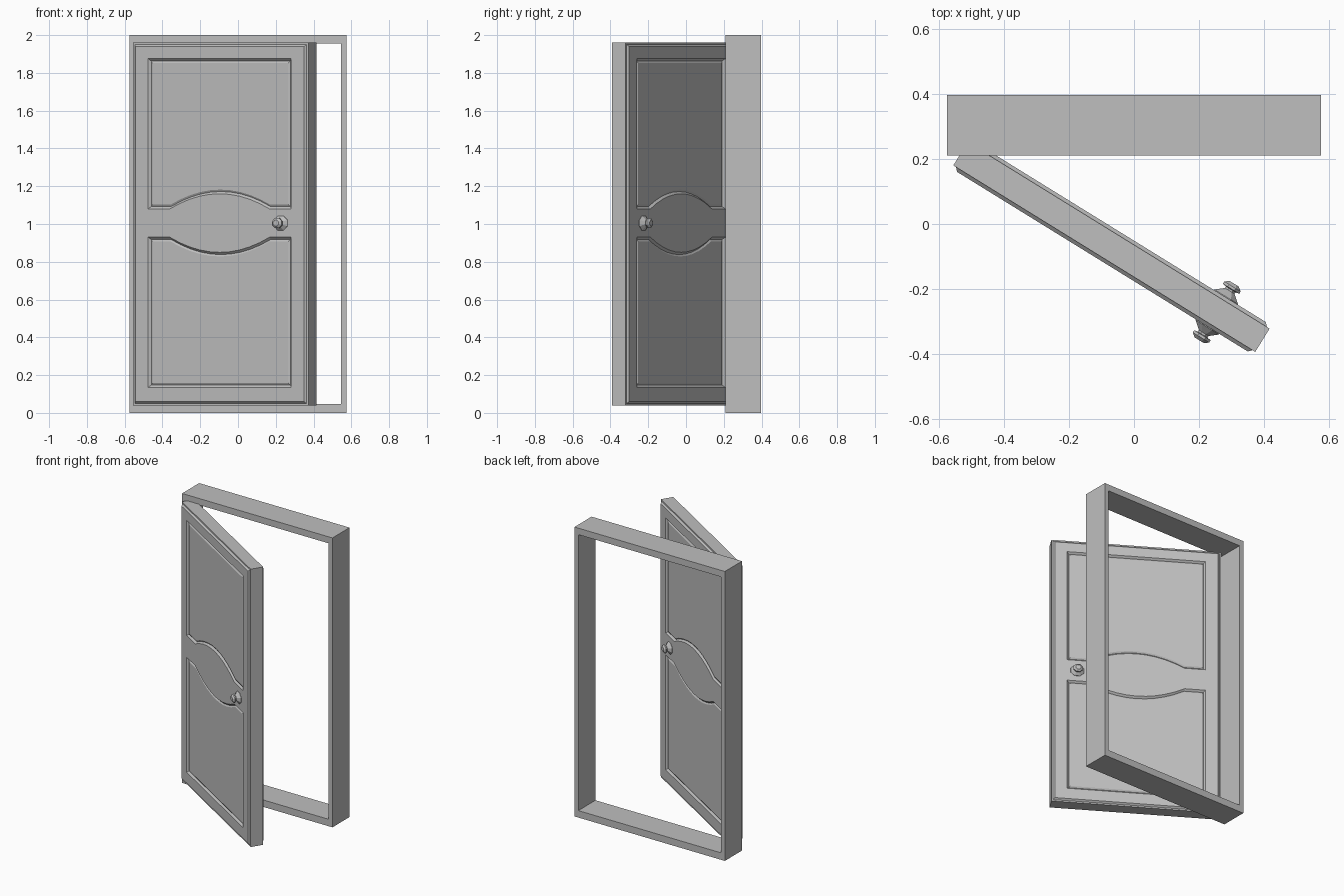
import bpy, bmesh, math

cube = bpy.data.objects.get("Cube")
if cube:
    bpy.data.objects.remove(cube)

grey = bpy.data.materials.new("plain_grey")
grey.use_nodes = True
grey.diffuse_color = (0.52, 0.52, 0.52, 1)
grey.node_tree.nodes["Principled BSDF"].inputs["Base Color"].default_value = (0.52, 0.52, 0.52, 1)

WIDTH, THICK, BOTTOM, TOP = 1.09, 0.084, 0.04, 1.96
MIDDLE = 1.005
HINGE, SWING = (-0.555, 0.18, 0), math.radians(-31.7)


def finish(bm, name):
    bmesh.ops.recalc_face_normals(bm, faces=bm.faces[:])
    mesh = bpy.data.meshes.new(name)
    bm.to_mesh(mesh)
    bm.free()
    mesh.materials.append(grey)
    obj = bpy.data.objects.new(name, mesh)
    bpy.context.scene.collection.objects.link(obj)
    return obj


def ring(bm, outline, y):
    return [bm.verts.new((x, y, z)) for x, z in outline]


def bridge(bm, rings):
    for a, b in zip(rings, rings[1:]):
        for i in range(len(a)):
            j = (i + 1) % len(a)
            bm.faces.new((a[i], a[j], b[j], b[i]))


def rect(x0, x1, z0, z1):
    return [(x0, z0), (x1, z0), (x1, z1), (x0, z1)]


def slab_outline(inset):
    return rect(inset, WIDTH - inset, BOTTOM + inset, TOP - inset)


def panel_outline(inset, side):
    # straight-sided panel whose inner edge arches around the centre oval
    near, far = 0.075 + inset, 0.87 - inset
    left, right = 0.10 + inset, WIDTH - 0.10 - inset
    points = [(right, far), (left, far), (left, near)]
    for k in range(11):
        t = k / 5 - 1
        points.append((WIDTH / 2 + 0.31 * t, near + 0.08 * (1 - t * t)))
    points.append((right, near))
    return [(x, MIDDLE + side * h) for x, h in points]


def loop_edges(bm, verts):
    pairs = zip(verts, verts[1:] + verts[:1])
    return [bm.edges.get(p) or bm.edges.new(p) for p in pairs]


# door frame
bm = bmesh.new()
outer = rect(-0.575, 0.575, 0, 2)
inner = rect(-0.545, 0.545, 0.048, 1.955)
rings = [ring(bm, outer, 0.21), ring(bm, outer, 0.397),
         ring(bm, inner, 0.397), ring(bm, inner, 0.21)]
bridge(bm, rings + rings[:1])
finish(bm, "door_frame")

# door leaf with a chamfered raised face and grooved panels on both sides
bm = bmesh.new()
slab_edges = []
for back in (False, True):
    def depth(d):
        return THICK - d if back else d
    rim = [ring(bm, slab_outline(i), depth(d))
           for i, d in ((0, 0), (0.01, 0), (0.02, -0.011))]
    bridge(bm, rim)
    slab_edges.append(rim[0])
    border = loop_edges(bm, rim[-1])
    for side in (1, -1):
        groove = [ring(bm, panel_outline(i, side), depth(d))
                  for i, d in ((0, -0.011), (0.012, 0.001), (0.022, -0.005))]
        bridge(bm, groove)
        bm.faces.new(groove[-1])
        border += loop_edges(bm, groove[0])
    bmesh.ops.triangle_fill(bm, edges=border, use_beauty=True)
bridge(bm, slab_edges)
door = finish(bm, "door_leaf")
door.location = HINGE
door.rotation_euler.z = SWING

# faceted knobs
profile = [(0.046, 0.005), (0.046, 0.013), (0.019, 0.034), (0.019, 0.04),
           (0.032, 0.042), (0.032, 0.05), (0.018, 0.06)]
for name, base, way in (("front_knob", 0, -1), ("back_knob", THICK, 1)):
    bm = bmesh.new()
    rings = []
    for radius, out in profile:
        angles = [math.tau * (k + 0.5) / 8 for k in range(8)]
        circle = [(0.925 + radius * math.cos(a), MIDDLE + 0.9 * radius * math.sin(a))
                  for a in angles]
        rings.append(ring(bm, circle, base + way * out))
    bridge(bm, rings)
    bm.faces.new(rings[0])
    bm.faces.new(rings[-1])
    knob = finish(bm, name)
    knob.location = HINGE
    knob.rotation_euler.z = SWING
